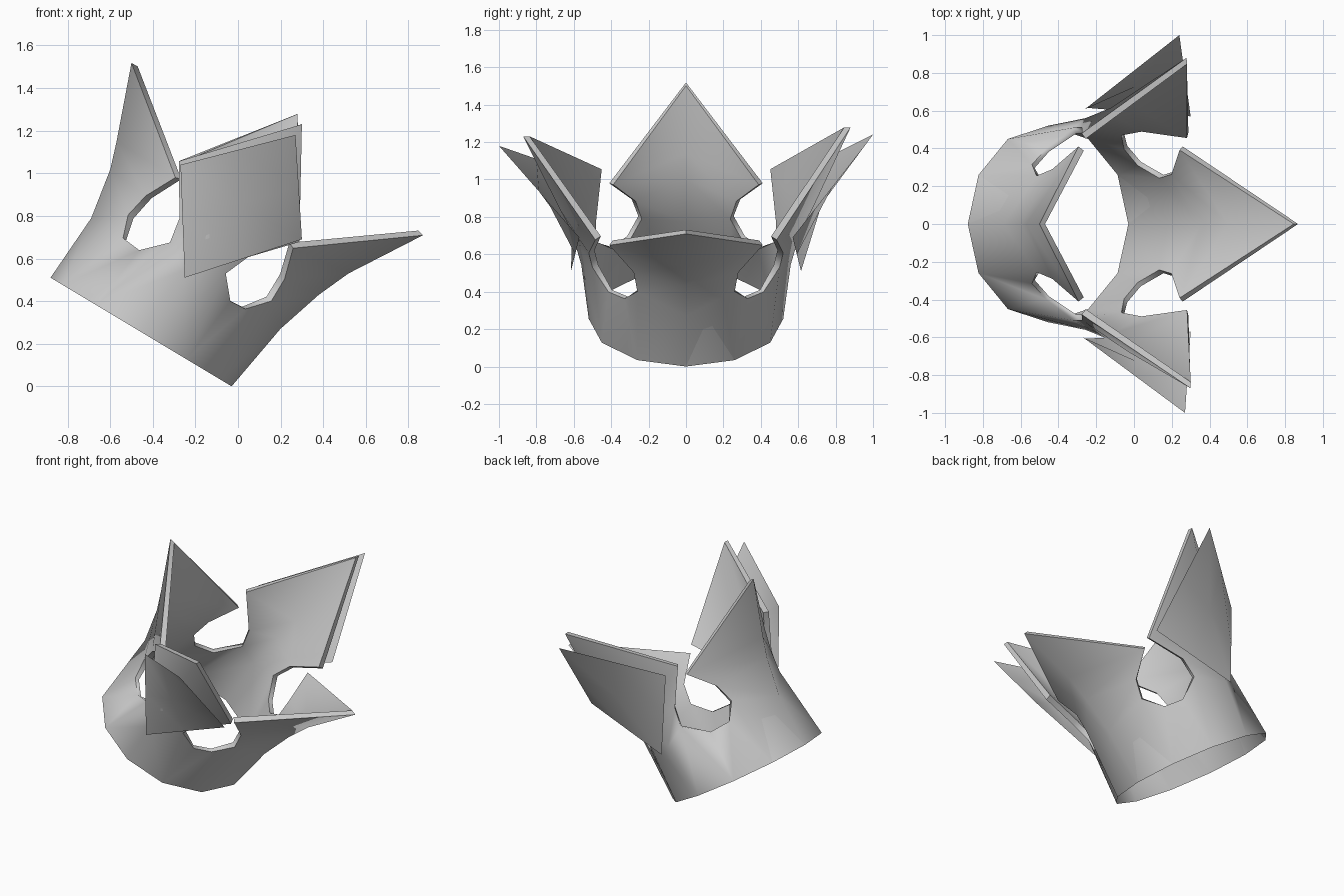
import bpy, bmesh, math
from mathutils import Vector

if "Cube" in bpy.data.objects:
    bpy.data.objects.remove(bpy.data.objects["Cube"])

# tilted frame of the base ring: U along ring, V sideways, N along axis
O = Vector((-0.455, 0, 0.255))
U = Vector((0.857, 0, -0.514))
V = Vector((0, 1, 0))
N = Vector((0.514, 0, 0.857))


def finish(name, bm):
    me = bpy.data.meshes.new(name)
    bm.to_mesh(me)
    bm.free()
    ob = bpy.data.objects.new(name, me)
    bpy.context.collection.objects.link(ob)
    bpy.ops.object.select_all(action='DESELECT')
    ob.select_set(True)
    bpy.context.view_layer.objects.active = ob
    bpy.ops.object.shade_smooth_by_angle(angle=math.radians(75))


# petal centre lines (u, v, n) above the ring, ending in the tip
front_mid = [(.554, 0, .35), (.626, 0, .579), (.694, 0, .737), (.902, 0, 1.071)]
back_mid = [(-.476, 0, .338), (-.517, 0, .581), (-.559, 0, .708), (-.689, 0, 1.061)]
side_mid = [(.02, .56, .35), (.04, .615, .58), (.06, .675, .72), (.103, .88, 1.256)]
# petal edges: neck, neck, corner
front_edge = [(.45, .26, .44), (.45, .28, .56), (.41, .41, .705)]
side_front = [(.20, .50, .44), (.25, .52, .56), (.42, .485, .745)]
side_back = [(-.10, .51, .43), (-.12, .51, .55), (-.26, .48, .78)]
back_edge = [(-.335, .255, .44), (-.31, .29, .56), (-.235, .41, .705)]
# lowest points of the round gaps
gap_front = [(.365, .33, .345), (.285, .415, .34)]
gap_back = [(-.205, .40, .325), (-.30, .315, .335)]


def ring(k):
    a = math.radians(30 * k)
    return (.496 * math.cos(a), .52 * math.sin(a), 0)


bm = bmesh.new()
for s in (1, -1):
    def P(p):
        w = O + U * p[0] + V * p[1] * s + N * p[2]
        if s < 0 and p == side_mid[-1]:
            w = Vector((.30, -.87, 1.23))
        return bm.verts.new(w)

    def face(*pts):
        bm.faces.new([P(p) for p in (pts if s > 0 else pts[::-1])])

    def half_petal(r_mid, mid, r_edge, edge):
        face(r_mid, r_edge, edge[0], mid[0])
        face(mid[0], edge[0], edge[1], mid[1])
        face(mid[1], edge[1], edge[2], mid[2])
        face(mid[2], edge[2], mid[3])

    def gap(ra, ea, g, rb, eb):
        face(ra, g[0], ea[0])
        face(ra, rb, g[1], g[0])
        face(rb, eb[0], g[1])

    r = [ring(k) for k in range(7)]
    half_petal(r[0], front_mid, r[1], front_edge)
    half_petal(r[3], side_mid, r[2], side_front)
    half_petal(r[3], side_mid, r[4], side_back)
    half_petal(r[6], back_mid, r[5], back_edge)
    gap(r[1], front_edge, gap_front, r[2], side_front)
    gap(r[4], side_back, gap_back, r[5], back_edge)

bmesh.ops.remove_doubles(bm, verts=bm.verts[:], dist=0.002)
bmesh.ops.recalc_face_normals(bm, faces=bm.faces[:])
bm.normal_update()
low = min(bm.faces, key=lambda f: f.calc_center_median().z)
if low.normal.z > 0:
    bmesh.ops.reverse_faces(bm, faces=bm.faces[:])
    bm.normal_update()

# inner skin: thickness runs out to nothing at the base ring
outer_faces = bm.faces[:]
rim = [e for e in bm.edges if e.is_boundary
       and any((v.co - O).dot(N) > .1 for v in e.verts)]
inner = {}
for v in bm.verts[:]:
    h = (v.co - O).dot(N)
    inner[v] = v if h < .05 else bm.verts.new(v.co - v.normal * min(.036, .08 * h) - N * (.012 if h > .95 else 0))
for f in outer_faces:
    bm.faces.new([inner[v] for v in reversed(f.verts)])

# rim between both skins
for e in rim:
    a, b = e.verts
    bm.faces.new((a, b, inner[b], inner[a]))
bmesh.ops.recalc_face_normals(bm, faces=bm.faces[:])
finish("crown_body", bm)

# loose outer plates behind the side petals
for s, name, tip in ((1, "outer_plate_left", (.24, 1.0, 1.24)),
                     (-1, "outer_plate_right", (.27, 1.0, 1.18))):
    A, B = Vector((-.27, .60, 1.04)), Vector(tip)
    D, C = Vector((-.25, .615, .51)), Vector((.30, .57, .69))
    bm = bmesh.new()
    n = 2
    g = []
    for i in range(n + 1):
        row = []
        for j in range(n + 1):
            a, b = i / n, j / n
            p = D.lerp(C, a).lerp(A.lerp(B, a), b)
            p.y += .03 * 16 * a * (1 - a) * b * (1 - b)
            row.append(bm.verts.new((p.x, p.y * s, p.z)))
        g.append(row)
    for i in range(n):
        for j in range(n):
            q = [g[i][j], g[i][j + 1], g[i + 1][j + 1], g[i + 1][j]]
            bm.faces.new(q if s > 0 else q[::-1])
    finish(name, bm)
